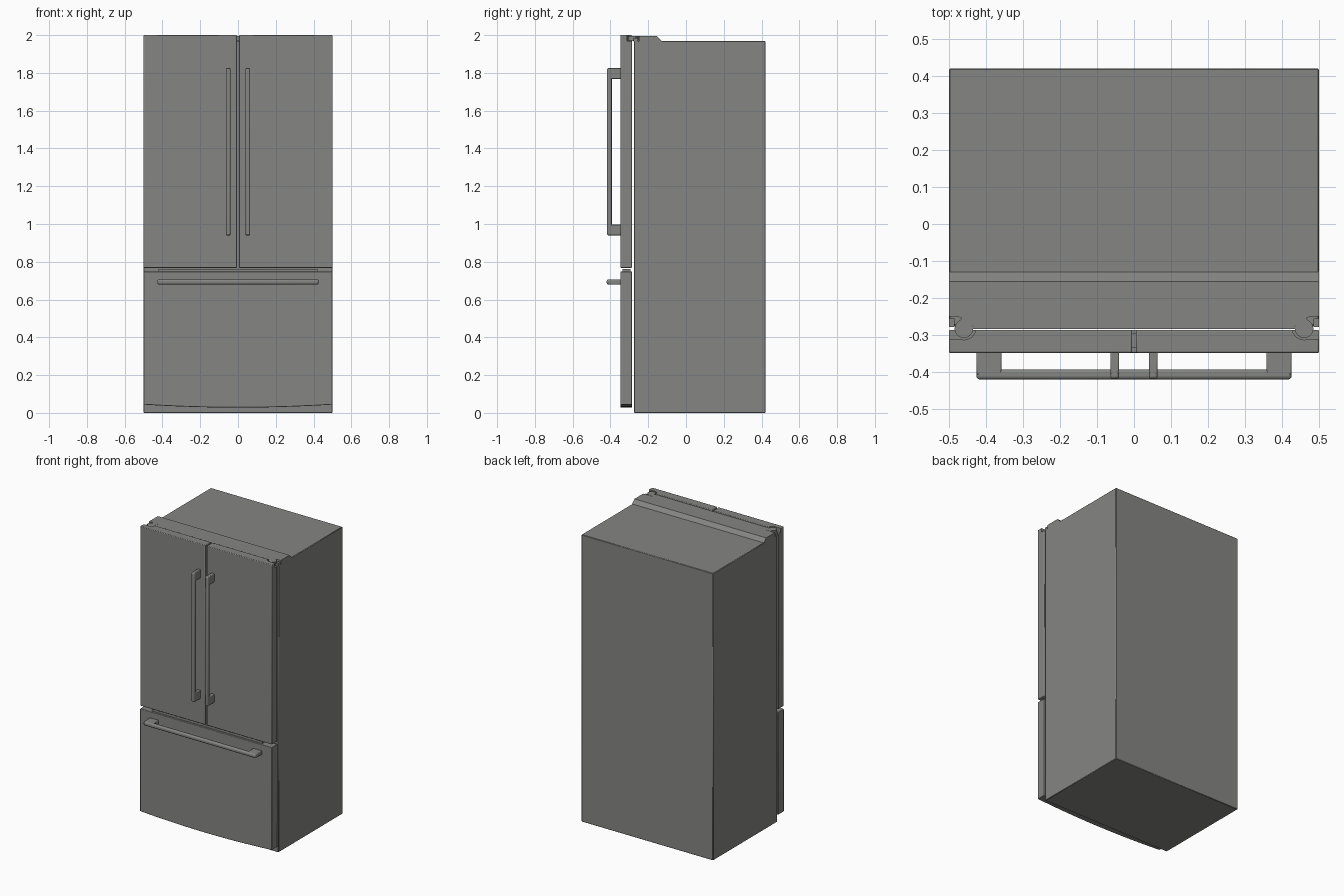
import bpy, bmesh, math
from mathutils import Vector

if "Cube" in bpy.data.objects:
    bpy.data.objects.remove(bpy.data.objects["Cube"], do_unlink=True)

steel = bpy.data.materials.new("brushed_steel_grey")
steel.use_nodes = True
grey = (0.235, 0.24, 0.225, 1)
steel.diffuse_color = grey
steel.node_tree.nodes["Principled BSDF"].inputs["Base Color"].default_value = grey


def prism(name, outline, axis, start, end, bevel=0.0, segments=2):
    """Extrude a closed 2D outline along an axis; the other two axes keep their order."""
    bm = bmesh.new()

    def place(p):
        co = list(p)
        co.insert(axis, start)
        return bm.verts.new(co)

    face = bm.faces.new([place(p) for p in outline])
    move = Vector((0, 0, 0))
    move[axis] = end - start
    grown = bmesh.ops.extrude_face_region(bm, geom=[face])["geom"]
    bmesh.ops.translate(bm, vec=move, verts=[v for v in grown if isinstance(v, bmesh.types.BMVert)])
    bmesh.ops.recalc_face_normals(bm, faces=bm.faces)
    mesh = bpy.data.meshes.new(name)
    bm.to_mesh(mesh)
    bm.free()
    mesh.materials.append(steel)
    obj = bpy.data.objects.new(name, mesh)
    bpy.context.collection.objects.link(obj)
    if bevel:
        mod = obj.modifiers.new("soft_edges", 'BEVEL')
        mod.width, mod.segments = bevel, segments
    return obj


def box(name, x, y, z, bevel=0.0, segments=2):
    outline = [(x[0], y[0]), (x[1], y[0]), (x[1], y[1]), (x[0], y[1])]
    return prism(name, outline, 2, z[0], z[1], bevel, segments)


def span(side, a, b):
    return sorted((side * a, side * b))


def arc(cx, cy, r, a0, a1, n=14):
    angles = [math.radians(a0 + (a1 - a0) * i / n) for i in range(n + 1)]
    return [(cx + r * math.cos(a), cy + r * math.sin(a)) for a in angles]


# Cabinet
box("cabinet", (-0.5, 0.5), (-0.275, 0.42), (0, 1.97), 0.003, 1)

# Raised hinge cover with a sloping back edge, narrower at the front
prism("hinge_cover", [(-0.25, 1.965), (-0.25, 1.995), (-0.155, 1.995), (-0.125, 1.965)],
      0, -0.5, 0.5)
box("hinge_cover_front", (-0.435, 0.435), (-0.284, -0.25), (1.97, 1.995))

# Doors, hinges and upright handles, one set per side
for side, word in ((1, "left"), (-1, "right")):
    door = box(word + "_door", span(side, 0.005, 0.5), (-0.348, -0.286), (0.768, 2.0), 0.004)

    # Hinge pocket in the top outer corner of the door
    pocket = arc(0.46, -0.28, 0.033, 180, 285) + [(0.52, -0.312), (0.52, -0.26)]
    cutter = prism(word + "_pocket_cutter", [(side * x, y) for x, y in pocket], 2, 1.97, 2.05)
    cutter.hide_render = True
    cutter.hide_set(True)
    cut = door.modifiers.new("pocket", 'BOOLEAN')
    cut.object = cutter
    cut.operation = 'DIFFERENCE'

    # Hinge knuckle joined to the cover by a short arm
    knuckle = arc(0.46, -0.283, 0.025, 165, 395) + [(0.465, -0.255), (0.48, -0.248), (0.43, -0.248)]
    prism(word + "_hinge", [(side * x, y) for x, y in knuckle], 2, 1.972, 1.996)
    box(word + "_hinge_tab", span(side, 0.485, 0.5), (-0.278, -0.255), (1.965, 1.985))

    # Handle bar with a mount at each end
    grip = span(side, 0.04, 0.064)
    box(word + "_door_handle", grip, (-0.418, -0.393), (0.94, 1.825), 0.007, 3)
    for end, z in (("lower", (0.94, 0.998)), ("upper", (1.767, 1.825))):
        box(word + "_handle_mount_" + end, grip, (-0.407, -0.345), z, 0.004)

    # Drawer handle mounts
    box(word + "_drawer_mount", span(side, 0.358, 0.426), (-0.407, -0.345), (0.68, 0.706), 0.004)

# Freezer drawer with a gently bowed lower edge
bottom = [(x / 10, 0.028 + 0.016 * (x / 5) ** 2) for x in range(-5, 6)]
prism("freezer_drawer", bottom + [(0.5, 0.748), (-0.5, 0.748)], 1, -0.348, -0.286, 0.003)
box("drawer_top_lip", (-0.42, 0.42), (-0.335, -0.295), (0.745, 0.763))
box("drawer_handle", (-0.426, 0.426), (-0.42, -0.393), (0.68, 0.706), 0.009, 3)

# Smooth the rounded edges while keeping flat faces crisp
bpy.ops.object.select_all(action='DESELECT')
for obj in bpy.context.collection.objects:
    if obj.type == 'MESH' and not obj.hide_render:
        obj.select_set(True)
        bpy.context.view_layer.objects.active = obj
bpy.ops.object.shade_smooth_by_angle(angle=math.radians(35))
